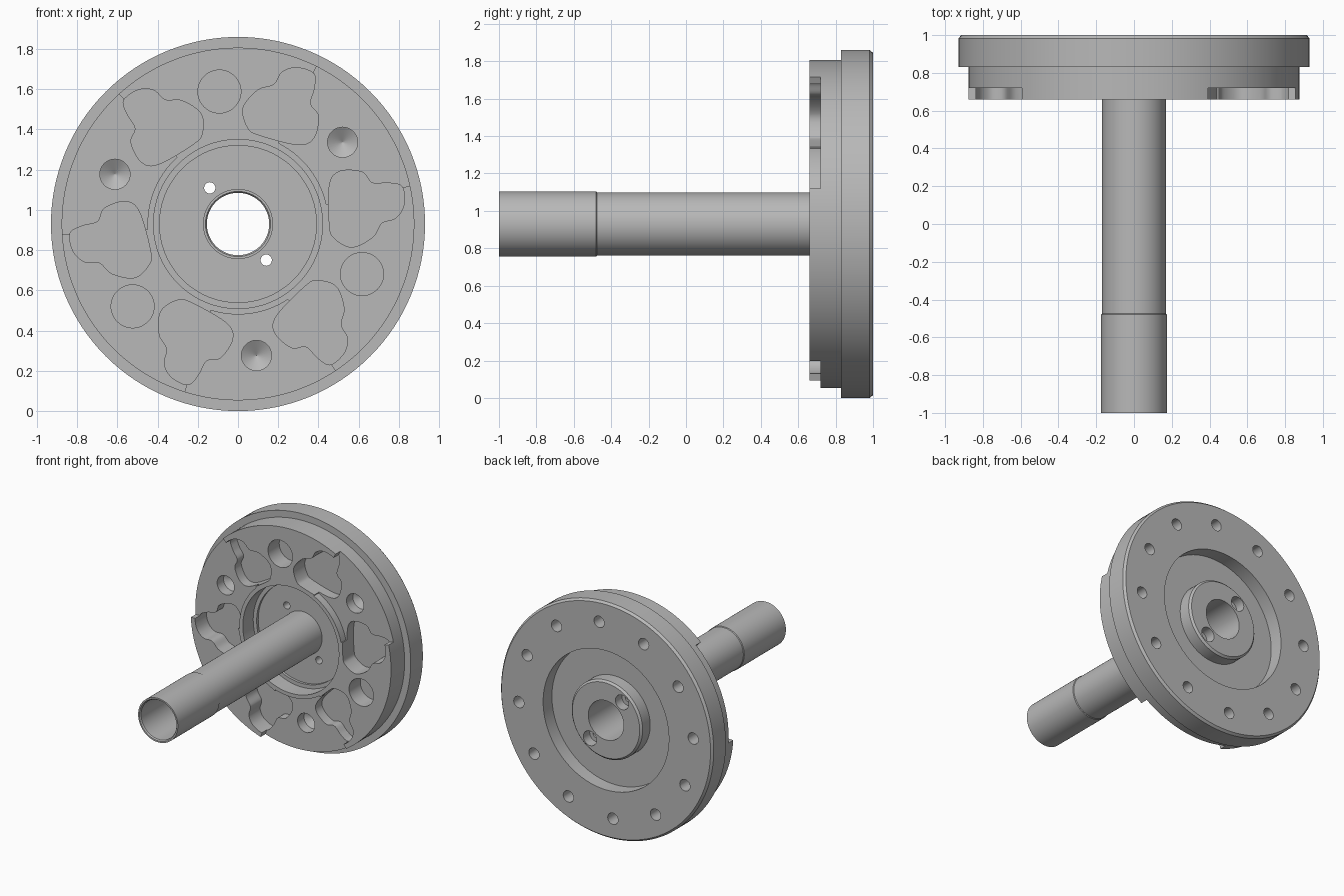
import bpy, bmesh, math
from mathutils import Vector

if "Cube" in bpy.data.objects:
    bpy.data.objects.remove(bpy.data.objects["Cube"])

CZ = 0.93  # height of the turning axis, which runs along y
grey = bpy.data.materials.new("steel grey")
grey.diffuse_color = (0.48, 0.48, 0.48, 1)
grey.use_nodes = True
grey.node_tree.nodes["Principled BSDF"].inputs["Base Color"].default_value = grey.diffuse_color


def polar(r, deg):
    a = math.radians(deg)
    return Vector((r * math.cos(a), r * math.sin(a)))


def add_rings(bm, rings, closed):
    """Bridge successive rings of points; close as a torus or with end caps."""
    vs = [[bm.verts.new(p) for p in ring] for ring in rings]
    n, m = len(vs[0]), len(vs)
    for i in range(m if closed else m - 1):
        a, b = vs[i], vs[(i + 1) % m]
        for j in range(n):
            k = (j + 1) % n
            bm.faces.new((a[j], a[k], b[k], b[j]))
    if not closed:
        bm.faces.new(vs[0])
        bm.faces.new(vs[-1])


def finish(bm, name):
    bmesh.ops.recalc_face_normals(bm, faces=bm.faces[:])
    me = bpy.data.meshes.new(name)
    bm.to_mesh(me)
    bm.free()
    me.materials.append(grey)
    ob = bpy.data.objects.new(name, me)
    bpy.context.collection.objects.link(ob)
    return ob


def lathe(name, profile, n=128):
    bm = bmesh.new()
    rings = []
    for r, y in profile:
        pts = [polar(r, 360 * i / n) for i in range(n)]
        rings.append([(p.x, y, CZ + p.y) for p in pts])
    add_rings(bm, rings, True)
    return finish(bm, name)


def prism(bm, outline, y0, y1):
    add_rings(bm, [[(p.x, y, CZ + p.y) for p in outline] for y in (y0, y1)], False)


def drill(bm, centre, sections, n=32):
    rings = []
    for r, y in sections:
        pts = [centre + polar(r, 360 * i / n) for i in range(n)]
        rings.append([(p.x, y, CZ + p.y) for p in pts])
    add_rings(bm, rings, False)


def smooth_loop(pts, steps=6):
    """Closed Catmull-Rom curve through the points."""
    out, n = [], len(pts)
    for i in range(n):
        a, b, c, d = (pts[(i + k - 1) % n] for k in range(4))
        for s in range(steps):
            t = s / steps
            out.append(0.5 * (2 * b + (c - a) * t + (2 * a - 5 * b + 4 * c - d) * t * t
                              + (3 * b - a - 3 * c + d) * t ** 3))
    return out


def turned(pts, deg, mirror=False):
    out = []
    for p in pts:
        a = math.degrees(math.atan2(p.y, p.x))
        out.append(polar(p.length, (76 - a if mirror else a) + deg))
    return out


# Stepped flange with front well, back well and central boss
flange = lathe("flange_hub", [
    (.155, 1.0), (.155, .81), (.39, .81), (.39, .79), (.42, .79), (.42, .66),
    (.877, .66), (.877, .83), (.93, .83), (.93, .982), (.915, 1.0),
    (.55, 1.0), (.55, .89), (.31, .89), (.31, .985), (.295, 1.0)])

# Hollow shaft with a slightly thicker end
shaft = lathe("hollow_shaft", [
    (.155, .81), (.155, -.99), (.162, -1.0), (.174, -1.0), (.174, -.48),
    (.169, -.475), (.169, .81)], 96)

# First cutter: lowered sectors, round pockets, bolt holes, screw holes
bm = bmesh.new()
angles = [12.5 + 51 * i / 24 for i in range(25)]
sector = [polar(.45, a) for a in angles] + [polar(1.0, a) for a in reversed(angles)]
for k in range(3):
    prism(bm, turned(sector, 120 * k), .6, .72)
    drill(bm, polar(.665, 98 + 120 * k), [(.107, .6), (.107, .80)], 48)
for k in range(12):
    drill(bm, polar(.765, 25.5 + 30 * k), [(.045, 1.05), (.045, .88)])
for a in (128, 308):
    drill(bm, polar(.228, a), [(.028, .75), (.028, 1.05)])
cut_a = finish(bm, "sector_cutter")

# Second cutter: lobed pockets, conical holes, screw counterbores
bm = bmesh.new()
lobes = smooth_loop([Vector(p) for p in (
    (.478, -.07), (.567, -.115), (.67, -.065), (.715, .005), (.785, .03), (.825, .095),
    (.816, .185), (.746, .204), (.667, .204), (.617, .258), (.507, .262),
    (.455, .194), (.455, -.005))])
for k in range(3):
    for mirror in (False, True):
        prism(bm, turned(lobes, 120 * k, mirror), .6, .80)
    drill(bm, polar(.66, 38 + 120 * k), [(.075, .6), (.075, .80), (.001, .845)])
for a in (128, 308):
    drill(bm, polar(.228, a), [(.058, 1.06), (.058, .92)])
cut_b = finish(bm, "pocket_cutter")

for cutter in (cut_a, cut_b):
    cutter.hide_render = True
    mod = flange.modifiers.new("cut", 'BOOLEAN')
    mod.operation = 'DIFFERENCE'
    mod.solver = 'EXACT'
    mod.object = cutter

# Bake the cuts and remove the cutters
bpy.context.view_layer.update()
evaluated = flange.evaluated_get(bpy.context.evaluated_depsgraph_get())
baked = bpy.data.meshes.new_from_object(evaluated)
flange.modifiers.clear()
flange.data = baked
for cutter in (cut_a, cut_b):
    bpy.data.objects.remove(cutter)

# Smooth shading with sharp edges kept
for ob in (flange, shaft):
    bpy.ops.object.select_all(action='DESELECT')
    ob.select_set(True)
    bpy.context.view_layer.objects.active = ob
    bpy.ops.object.shade_smooth_by_angle(angle=math.radians(30))
